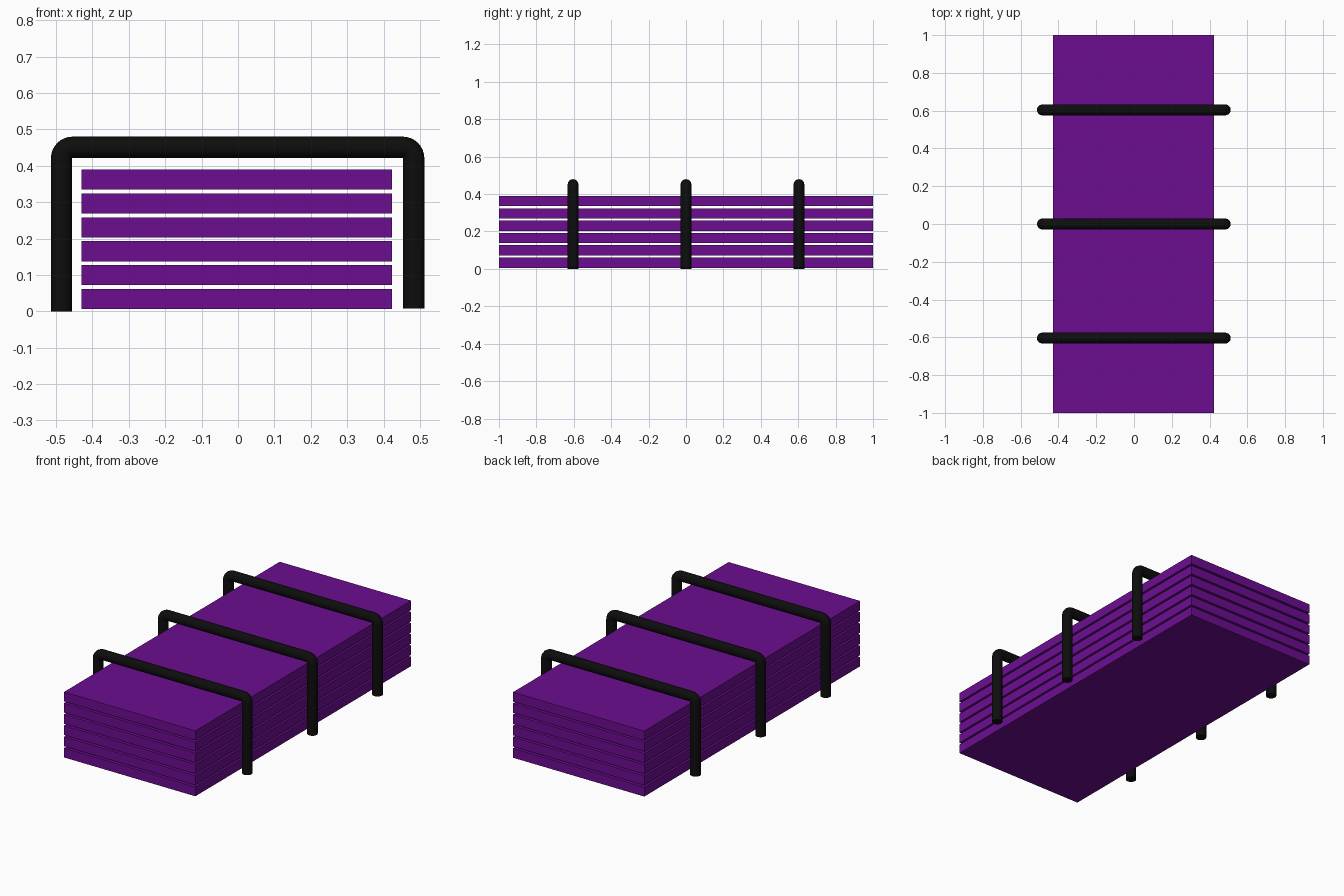
import bpy
from math import cos, sin, pi, radians

cube = bpy.data.objects.get("Cube")
if cube:
    bpy.data.objects.remove(cube, do_unlink=True)


def material(name, rgb):
    mat = bpy.data.materials.new(name)
    mat.use_nodes = True
    color = (*rgb, 1)
    mat.diffuse_color = color
    mat.node_tree.nodes["Principled BSDF"].inputs["Base Color"].default_value = color
    return mat


purple = material("purple", (0.15, 0.004, 0.28))
black = material("black", (0.004, 0.004, 0.004))


def board(index):
    thickness, pitch = 0.055, 0.0658
    z = 0.006 + thickness / 2 + index * pitch
    bpy.ops.mesh.primitive_cube_add(size=1, location=(-0.003, 0, z))
    obj = bpy.context.object
    obj.name = f"board_{index + 1}"
    obj.scale = (0.853, 2, thickness)
    bpy.ops.object.transform_apply(location=False, rotation=False, scale=True)
    obj.data.materials.append(purple)


def hoop(name, y):
    # Upside-down U path with tight rounded corners
    left, right, top, bend = -0.485, 0.483, 0.451, 0.03
    path = [(left, 0)]
    for cx, start in ((left + bend, pi), (right - bend, pi / 2)):
        for i in range(9):
            a = start - i * pi / 16
            path.append((cx + bend * cos(a), top - bend + bend * sin(a)))
    path.append((right, 0.008))

    curve = bpy.data.curves.new(name, "CURVE")
    curve.dimensions = "3D"
    curve.bevel_depth = 0.029
    curve.bevel_resolution = 6
    curve.use_fill_caps = True
    spline = curve.splines.new("POLY")
    spline.points.add(len(path) - 1)
    for point, (x, z) in zip(spline.points, path):
        point.co = (x, y, z, 1)
    obj = bpy.data.objects.new(name, curve)
    bpy.context.collection.objects.link(obj)
    curve.materials.append(black)

    bpy.ops.object.select_all(action="DESELECT")
    obj.select_set(True)
    bpy.context.view_layer.objects.active = obj
    bpy.ops.object.convert(target="MESH")
    bpy.ops.object.shade_smooth_by_angle(angle=radians(40))


# Stack of boards
for i in range(6):
    board(i)

# Hoops across the stack
for name, y in (("front_hoop", -0.604), ("middle_hoop", 0), ("back_hoop", 0.604)):
    hoop(name, y)
